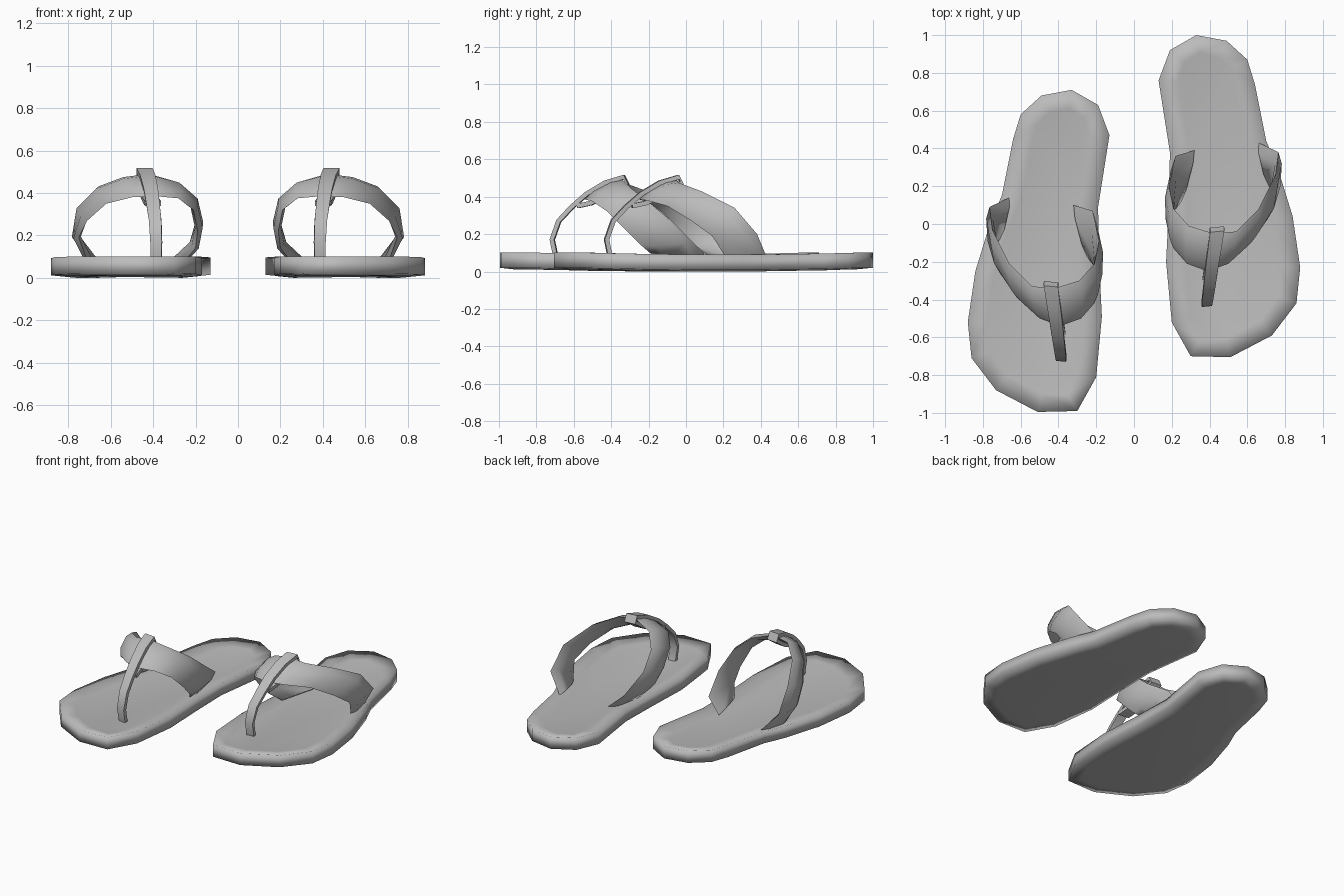
import bpy, bmesh
from mathutils import Vector

cube = bpy.data.objects.get("Cube")
if cube:
    bpy.data.objects.remove(cube)

# Single grey material
grey = bpy.data.materials.new("plain grey")
grey.use_nodes = True
colour = (0.5, 0.5, 0.5, 1)
grey.diffuse_color = colour
grey.node_tree.nodes["Principled BSDF"].inputs["Base Color"].default_value = colour


def finish(bm, name, side, angle):
    """Place the part on the left (+1) or mirror it to the right (-1)."""
    for v in bm.verts:
        v.co.x *= side
        if side < 0:
            v.co.y -= 0.29
    bmesh.ops.recalc_face_normals(bm, faces=bm.faces)
    mesh = bpy.data.meshes.new(name)
    bm.to_mesh(mesh)
    bm.free()
    mesh.materials.append(grey)
    obj = bpy.data.objects.new(name, mesh)
    bpy.context.collection.objects.link(obj)
    bpy.ops.object.select_all(action="DESELECT")
    obj.select_set(True)
    bpy.context.view_layer.objects.active = obj
    bpy.ops.object.shade_smooth_by_angle(angle=angle)


def loft(sections):
    """Skin closed cross-sections and cap both ends."""
    bm = bmesh.new()
    rings = [[bm.verts.new(p) for p in s] for s in sections]
    for a, b in zip(rings, rings[1:]):
        for i in range(len(a)):
            j = (i + 1) % len(a)
            bm.faces.new((a[i], a[j], b[j], b[i]))
    bm.faces.new(rings[0])
    bm.faces.new(rings[-1])
    return bm


# Sole outline, from the heel round the inner side and the toes
OUTLINE = [(.33, 1), (.19, .92), (.13, .76), (.19, .38), (.185, .1), (.17, -.2),
           (.2, -.52), (.3, -.7), (.51, -.705), (.73, -.59), (.86, -.42),
           (.88, -.23), (.84, .04), (.76, .3), (.7, .44), (.64, .74), (.6, .87),
           (.49, .97)]


def sole(side, name):
    bm = bmesh.new()
    sag = lambda y: 0.012 * max(0, 1 - ((y - 0.2) / 0.75) ** 2)
    low = [bm.verts.new((x, y, 0.02 - sag(y))) for x, y in OUTLINE]
    top = [bm.verts.new((x, y, 0.102 - sag(y))) for x, y in OUTLINE]
    for i in range(len(low)):
        j = (i + 1) % len(low)
        bm.faces.new((low[i], low[j], top[j], top[i]))
    under = bm.faces.new(low[::-1])
    upper = bm.faces.new(top)
    bmesh.ops.recalc_face_normals(bm, faces=bm.faces)
    # dished footbed and slightly rounded underside
    bmesh.ops.inset_region(bm, faces=[upper], thickness=0.1, depth=-0.02)
    bmesh.ops.inset_region(bm, faces=[under], thickness=0.08, depth=0.008)
    finish(bm, name, side, 3.1)


# Band across the foot: front edge and back edge at each station
BAND = [((.25, .12, .08), (.32, .39, .08)), ((.2, .05, .14), (.22, .36, .17)),
        ((.19, -.03, .22), (.185, .2, .28)), ((.21, -.13, .32), (.21, .08, .38)),
        ((.28, -.21, .375), (.29, -.01, .45)), ((.39, -.25, .385), (.42, -.05, .49)),
        ((.5, -.21, .38), (.54, -.04, .475)), ((.62, -.1, .35), (.66, .08, .43)),
        ((.71, .03, .27), (.75, .26, .34)), ((.75, .14, .19), (.765, .38, .2)),
        ((.71, .21, .08), (.66, .43, .08))]


def band(side, name):
    edges = [(Vector(f), Vector(b)) for f, b in BAND]
    mids = [(f + b) / 2 for f, b in edges]
    sections = []
    for i, (f, b) in enumerate(edges):
        along = mids[min(i + 1, len(mids) - 1)] - mids[max(i - 1, 0)]
        out = along.cross(b - f).normalized()
        sections.append([f, f.lerp(b, .25) + out * .022, f.lerp(b, .75) + out * .022,
                         b, f.lerp(b, .75) - out * .014, f.lerp(b, .25) - out * .014])
    finish(loft(sections), name, side, 1.4)


# Toe strap: rises from the sole, over the band and tucks back underneath
STRAP = [(.385, -.405, .075), (.385, -.425, .17), (.39, -.39, .27), (.4, -.32, .345),
         (.41, -.24, .415), (.425, -.14, .475), (.44, -.04, .505),
         (.44, -.025, .475), (.43, -.12, .41), (.41, -.22, .365), (.4, -.29, .35)]


def strap(side, name):
    path = [Vector(p) for p in STRAP]
    sections = []
    for i, p in enumerate(path):
        along = path[min(i + 1, len(path) - 1)] - path[max(i - 1, 0)]
        half = 0.025 + 0.013 * min(1, i / 6)
        across = Vector((1, 0.1, 0)) * half
        up = along.cross(across).normalized() * 0.012
        sections.append([p - across - up, p + across - up, p + across + up, p - across + up])
    finish(loft(sections), name, side, 1.2)


for side, word in ((1, "left"), (-1, "right")):
    sole(side, word + "_sole")
    band(side, word + "_foot_band")
    strap(side, word + "_toe_strap")
